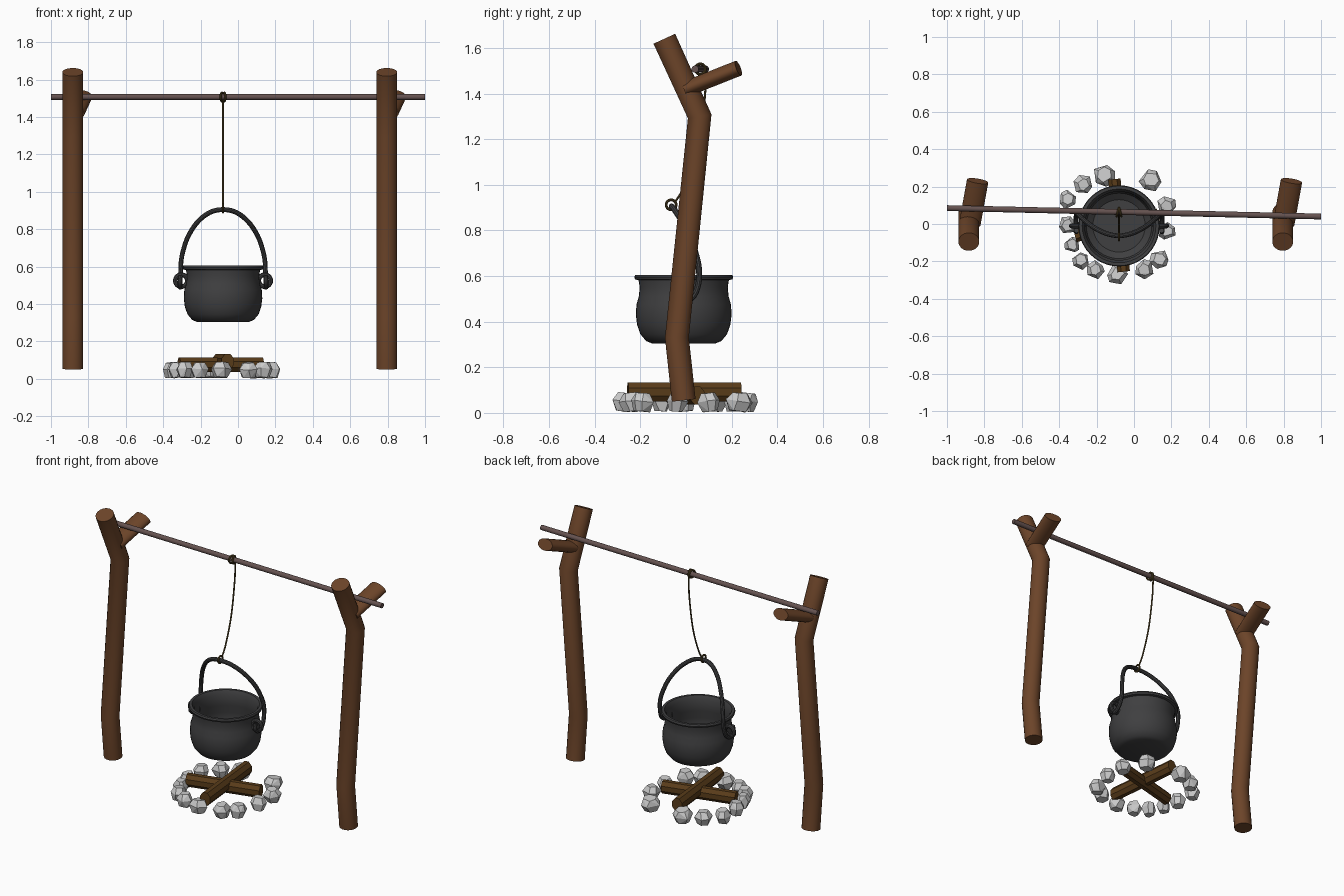
import bpy, bmesh, math, random
from mathutils import Vector, Matrix

if "Cube" in bpy.data.objects:
    bpy.data.objects.remove(bpy.data.objects["Cube"])

random.seed(4)
CX, CY = -0.08, -0.01          # centre of pot and fire


def mat(name, rgb):
    m = bpy.data.materials.new(name)
    m.diffuse_color = (*rgb, 1)
    m.use_nodes = True
    m.node_tree.nodes["Principled BSDF"].inputs["Base Color"].default_value = m.diffuse_color
    return m


WOOD = mat("post_wood", (0.15, 0.058, 0.022))
BAR = mat("bar_wood", (0.13, 0.085, 0.08))
LOG = mat("log_wood", (0.10, 0.045, 0.01))
IRON = mat("iron", (0.05, 0.05, 0.052))
ROPE = mat("rope", (0.09, 0.06, 0.018))


def finish(name, bm, material=None, smooth=True):
    bmesh.ops.recalc_face_normals(bm, faces=bm.faces[:])
    me = bpy.data.meshes.new(name)
    bm.to_mesh(me)
    bm.free()
    ob = bpy.data.objects.new(name, me)
    bpy.context.collection.objects.link(ob)
    if material:
        me.materials.append(material)
    if smooth:
        bpy.ops.object.select_all(action='DESELECT')
        ob.select_set(True)
        bpy.context.view_layer.objects.active = ob
        bpy.ops.object.shade_smooth_by_angle(angle=math.radians(35))
    return ob


def spline(pts, n=6):
    """Catmull-Rom curve through the points."""
    p = [Vector(q) for q in pts]
    p = [2 * p[0] - p[1]] + p + [2 * p[-1] - p[-2]]
    out = []
    for i in range(1, len(p) - 2):
        a, b, c, d = p[i - 1:i + 3]
        for k in range(n):
            t = k / n
            out.append(0.5 * (2 * b + (c - a) * t + (2 * a - 5 * b + 4 * c - d) * t**2
                              + (3 * b - a - 3 * c + d) * t**3))
    return out + [p[-2]]


def tube(name, pts, ru, rv, sides, material, smooth=True, closed=False):
    """Sweep an ellipse along a path; ru lies along x where possible."""
    p = [Vector(q) for q in pts]
    n = len(p)
    bm = bmesh.new()
    rings, u = [], Vector((1, 0, 0))
    if abs((p[1] - p[0]).normalized().x) > 0.8:
        u = Vector((0, 1, 0))
    for i in range(n):
        if closed:
            t = (p[(i + 1) % n] - p[i - 1]).normalized()
        else:
            t = (p[min(i + 1, n - 1)] - p[i]).normalized() + (p[i] - p[max(i - 1, 0)]).normalized()
            t.normalize()
        u = (u - t * u.dot(t)).normalized()
        v = t.cross(u)
        angs = [2 * math.pi * (k + 0.5) / sides for k in range(sides)]
        rings.append([bm.verts.new(p[i] + u * ru * math.cos(a) + v * rv * math.sin(a)) for a in angs])
    for i in range(n if closed else n - 1):
        a, b = rings[i], rings[(i + 1) % n]
        for k in range(sides):
            j = (k + 1) % sides
            bm.faces.new((a[k], a[j], b[j], b[k]))
    if not closed:
        bm.faces.new(rings[0])
        bm.faces.new(rings[-1])
    return finish(name, bm, material, smooth)


def ring(name, c, axis, major, minor, material):
    q = Vector((0, 0, 1)).rotation_difference(Vector(axis))
    pts = [Vector(c) + q @ Vector((major * math.cos(a), major * math.sin(a), 0))
           for a in (2 * math.pi * k / 24 for k in range(24))]
    return tube(name, pts, minor, minor, 10, material, closed=True)


# Forked posts with a flattened side branch
for side, x in (("left", -0.883), ("right", 0.795)):
    tube(side + "_post", [(x, -0.01, 0.055), (x, -0.04, 0.33), (x, 0.06, 1.30), (x, -0.095, 1.64)],
         0.056, 0.053, 20, WOOD)
    tube(side + "_branch", [(x + 0.005, 0.0, 1.42), (x + 0.047, 0.23, 1.511)],
         0.058, 0.035, 20, WOOD)

# Cross bar
tube("cross_bar", [(-1, 0.085, 1.507), (1, 0.04, 1.507)], 0.016, 0.016, 12, BAR)

# Rope with a loop at each end
tube("rope", spline([(CX, 0.088, 1.50), (CX, 0.08, 1.36), (CX, 0.045, 1.15),
                     (CX, -0.01, 0.99), (CX, -0.05, 0.92)]), 0.005, 0.005, 8, ROPE)
for k in (-1, 1):
    ring("bar_loop", (CX + 0.007 * k, 0.063, 1.507), (1, 0.25 * k, 0), 0.023, 0.006, ROPE)
ring("handle_loop", (CX, -0.065, 0.912), (1, 0, 0), 0.022, 0.006, ROPE)

# Cooking pot, turned profile (radius, height)
profile = [(0.14, 0.305), (0.165, 0.315), (0.19, 0.345), (0.204, 0.385), (0.21, 0.43),
           (0.207, 0.475), (0.197, 0.51), (0.193, 0.55), (0.198, 0.582), (0.213, 0.585),
           (0.217, 0.595), (0.213, 0.605), (0.197, 0.605), (0.183, 0.58), (0.183, 0.51),
           (0.195, 0.46), (0.195, 0.41), (0.175, 0.35), (0.14, 0.325)]
bm = bmesh.new()
N = 40
rows = [[bm.verts.new((CX + r * math.cos(2 * math.pi * k / N), CY + r * math.sin(2 * math.pi * k / N), z))
         for k in range(N)] for r, z in profile]
for a, b in zip(rows, rows[1:]):
    for k in range(N):
        bm.faces.new((a[k], a[(k + 1) % N], b[(k + 1) % N], b[k]))
bm.faces.new(rows[0])
bm.faces.new(rows[-1])
finish("pot", bm, IRON)

# Pot lugs
for side, s in (("left", -1), ("right", 1)):
    ring(side + "_lug", (CX + s * 0.223, CY, 0.525), (0, 1, 0), 0.032, 0.013, IRON)

# Handle arch with hooked ends through the lugs (x offset, y, z)
half = [(0.228, -0.035, 0.55), (0.23, -0.04, 0.515), (0.23, -0.005, 0.49), (0.23, 0.035, 0.515),
        (0.227, 0.055, 0.57), (0.224, 0.057, 0.63), (0.212, 0.045, 0.69), (0.185, 0.02, 0.765),
        (0.135, -0.018, 0.84), (0.07, -0.05, 0.89)]
path = [(CX - x, y, z) for x, y, z in half] + [(CX, -0.063, 0.905)] + \
       [(CX + x, y, z) for x, y, z in reversed(half)]
tube("handle", spline(path, 5), 0.013, 0.013, 10, IRON)

# Crossed fire logs
tube("upper_log", [(-0.105, 0.24, 0.092), (-0.055, -0.255, 0.092)], 0.036, 0.045, 8, LOG, False)
tube("lower_log", [(-0.315, -0.065, 0.076), (0.13, 0.05, 0.076)], 0.036, 0.042, 8, LOG, False)

# Ring of rough stones (x, y, radius)
stones = [(-.355, .13, .048), (-.27, .21, .05), (-.155, .26, .06), (.09, .23, .06), (.175, .10, .05),
          (.175, -.04, .046), (.135, -.19, .05), (.055, -.24, .05), (-.09, -.27, .053),
          (-.205, -.245, .046), (-.285, -.195, .046), (-.33, -.11, .044), (-.355, -.005, .048)]
for x, y, r in stones:
    bm = bmesh.new()
    turn = random.uniform(0, 2)
    for z, f in ((-0.04, 0.72), (0.005, 1.05), (0.04, 0.68)):
        for k in range(6):
            a = turn + k * math.pi / 3 + random.uniform(-0.25, 0.25)
            q = r * f * random.uniform(0.88, 1.08)
            bm.verts.new((q * math.cos(a), q * math.sin(a), z + random.uniform(-0.002, 0.002)))
    res = bmesh.ops.convex_hull(bm, input=bm.verts[:])
    loose = [v for v in bm.verts if not v.link_faces]
    bmesh.ops.delete(bm, geom=loose, context='VERTS')
    bmesh.ops.dissolve_limit(bm, angle_limit=0.2, verts=bm.verts[:], edges=bm.edges[:])
    tilt = Matrix.Rotation(random.uniform(-0.15, 0.15), 4, 'X')
    bm.transform(Matrix.Translation((x, y, 0.047)) @ tilt)
    finish("stone", bm, None, False)
